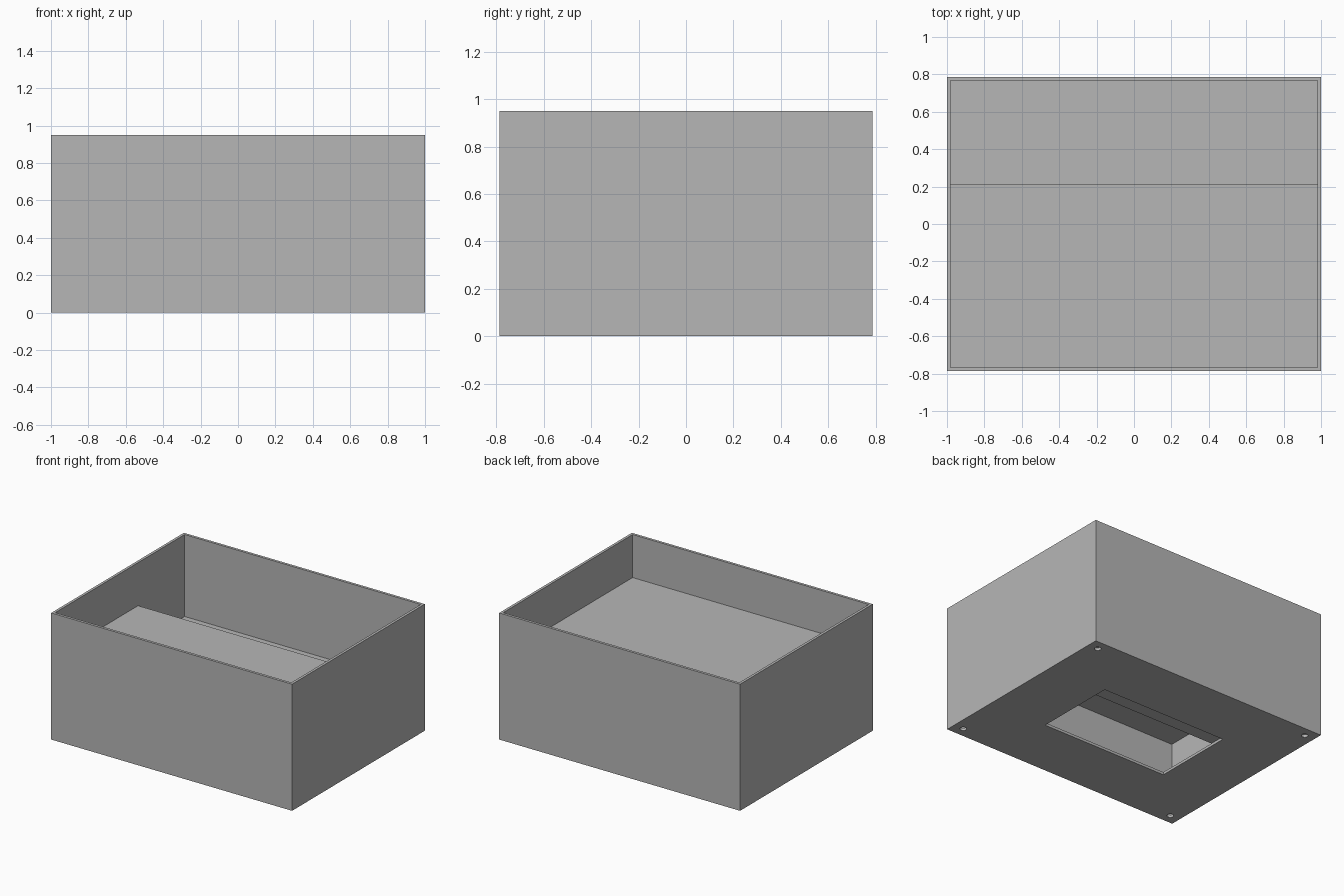
import bpy, bmesh

if "Cube" in bpy.data.objects:
    bpy.data.objects.remove(bpy.data.objects["Cube"])

X, Y, H = 1.0, 0.787, 0.95      # outer half sizes and height
T = 0.02                        # sheet thickness
XI, YI = X - T, Y - T           # inner half sizes
STEP_Y = 0.215                  # rear edge of the high shelf
SHELF_Z, LEDGE_Z = 0.627, 0.335

grey = bpy.data.materials.new("grey")
grey.diffuse_color = (0.47, 0.47, 0.47, 1)
grey.use_nodes = True
grey.node_tree.nodes["Principled BSDF"].inputs["Base Color"].default_value = grey.diffuse_color


def finish(name, bm):
    me = bpy.data.meshes.new(name)
    bm.to_mesh(me)
    bm.free()
    me.materials.append(grey)
    ob = bpy.data.objects.new(name, me)
    bpy.context.collection.objects.link(ob)
    return ob


def box(name, x0, x1, y0, y1, z0, z1):
    bm = bmesh.new()
    bmesh.ops.create_cube(bm, size=1)
    for v in bm.verts:
        v.co = ((x0 + x1) / 2 + v.co.x * (x1 - x0),
                (y0 + y1) / 2 + v.co.y * (y1 - y0),
                (z0 + z1) / 2 + v.co.z * (z1 - z0))
    return finish(name, bm)


def cut(ob, cutter):
    mod = ob.modifiers.new("cut", 'BOOLEAN')
    mod.operation = 'DIFFERENCE'
    mod.solver = 'EXACT'
    mod.object = cutter
    cutter.hide_render = True
    cutter.hide_set(True)


# Outer shell: four walls on a bottom plate
shell = box("shell", -X, X, -Y, Y, 0, H)
cut(shell, box("cavity_cutter", -XI, XI, -YI, YI, T, H + 0.1))

# Rectangular opening in the bottom
cut(shell, box("opening_cutter", -0.525, 0.525, -0.315, 0.315, -0.1, T + 0.02))

# Screw holes near the bottom corners
for i, (sx, sy) in enumerate([(-1, -1), (1, -1), (1, 1), (-1, 1)]):
    bm = bmesh.new()
    bmesh.ops.create_cone(bm, cap_ends=True, segments=24,
                          radius1=0.023, radius2=0.023, depth=0.1)
    bmesh.ops.translate(bm, verts=bm.verts, vec=(sx * 0.92, sy * 0.712, 0))
    cut(shell, finish(f"hole_cutter_{i}", bm))

# High front shelf, with its riser down to the low rear ledge
box("front_shelf", -XI, XI, -YI, STEP_Y, SHELF_Z - T, SHELF_Z)
box("riser", -XI, XI, STEP_Y - T, STEP_Y, T, SHELF_Z - T)
box("rear_ledge", -XI, XI, STEP_Y, YI, T, LEDGE_Z)
